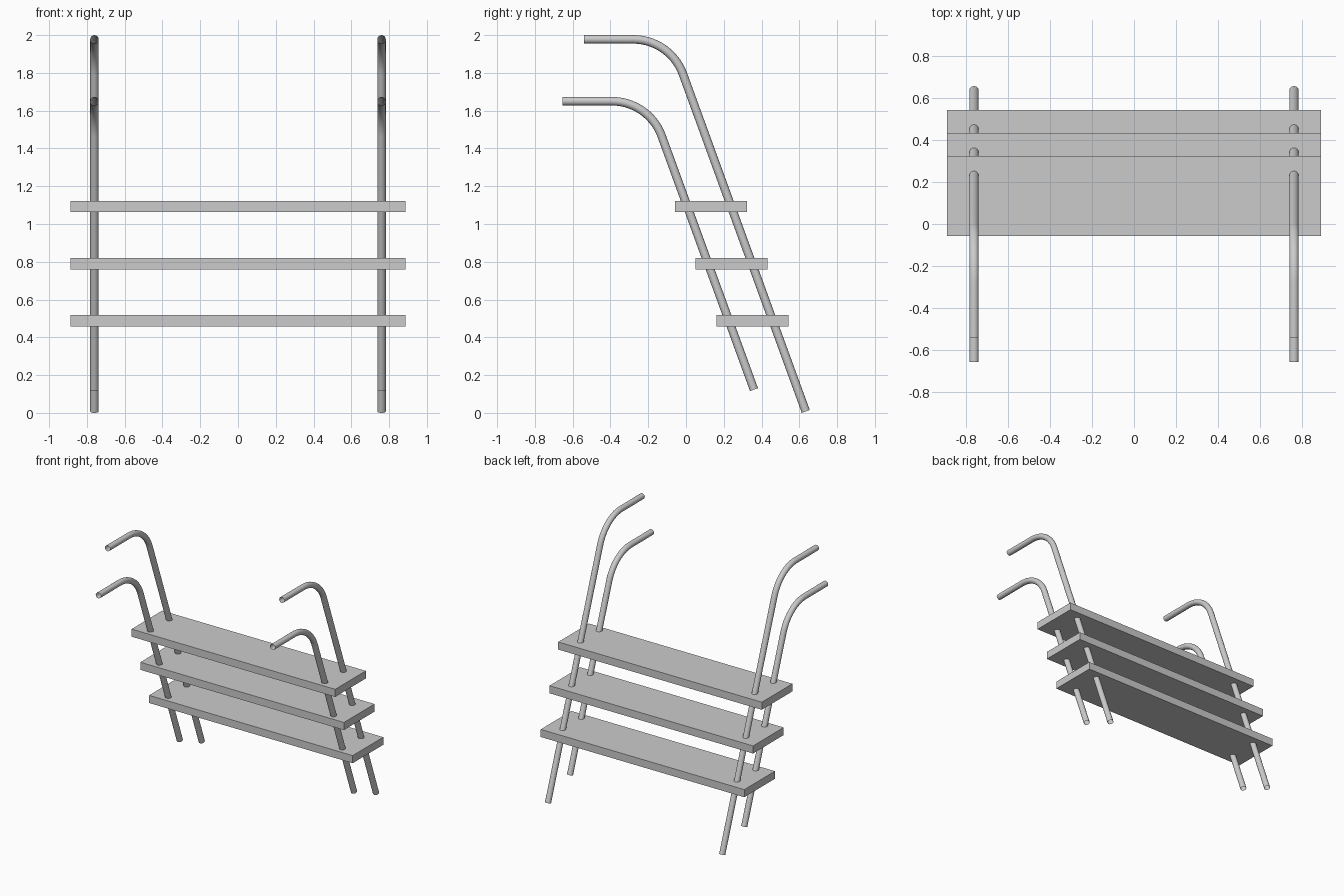
import bpy
from math import sin, cos, tan, radians

if "Cube" in bpy.data.objects:
    bpy.data.objects.remove(bpy.data.objects["Cube"])

TUBE_R = 0.0225
LEAN = radians(20)      # backward lean of the rails
BEND_R = 0.28           # radius of the handle bend
RAIL_X = 0.76


def rail_path(foot_y, foot_z, top_z, tip_y):
    """Side profile (y, z): leaning leg, rounded bend, level handle."""
    corner_y = foot_y - tan(LEAN) * (top_z - foot_z)
    start_y = corner_y - BEND_R * tan((radians(90) - LEAN) / 2)
    pts = [(foot_y, foot_z)]
    steps = 14
    for i in range(steps + 1):
        a = (radians(90) - LEAN) * (1 - i / steps)
        pts.append((start_y + BEND_R * sin(a), top_z - BEND_R * (1 - cos(a))))
    pts.append((tip_y, top_z))
    return pts


def tube(name, x, pts):
    curve = bpy.data.curves.new(name, 'CURVE')
    curve.dimensions = '3D'
    curve.bevel_depth = TUBE_R
    curve.bevel_resolution = 6
    curve.use_fill_caps = False   # open pipe ends
    spline = curve.splines.new('POLY')
    spline.points.add(len(pts) - 1)
    for p, (y, z) in zip(spline.points, pts):
        p.co = (x, y, z, 1)
    obj = bpy.data.objects.new(name, curve)
    bpy.context.collection.objects.link(obj)
    bpy.ops.object.select_all(action='DESELECT')
    obj.select_set(True)
    bpy.context.view_layer.objects.active = obj
    bpy.ops.object.convert(target='MESH')
    bpy.ops.object.shade_smooth_by_angle(angle=radians(40))


# Bent tube rails, a pair on each side
for side, x in (("left", -RAIL_X), ("right", RAIL_X)):
    tube(f"back_rail_{side}", x, rail_path(0.634, 0.0077, 1.9775, -0.54))
    tube(f"front_rail_{side}", x, rail_path(0.36, 0.123, 1.65, -0.655))

# Three flat step boards, each set further forward going up
for i, name in enumerate(("lower_step", "middle_step", "upper_step")):
    bpy.ops.mesh.primitive_cube_add(
        size=1, location=(0, 0.351 - 0.109 * i, 0.487 + 0.303 * i))
    step = bpy.context.object
    step.name = name
    step.scale = (1.776, 0.381, 0.06)
    bpy.ops.object.transform_apply(location=False, rotation=False, scale=True)
